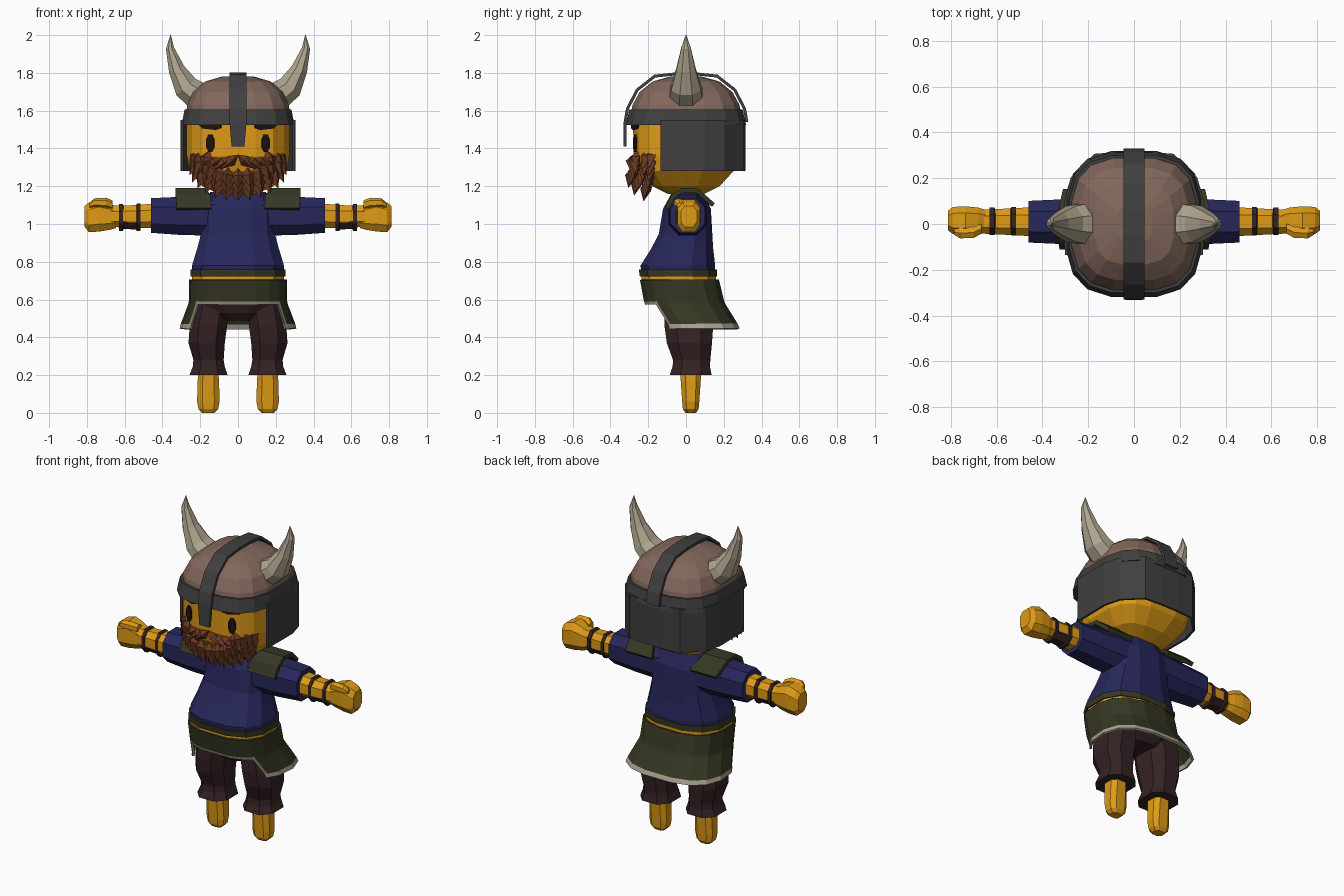
import bpy, bmesh, math
from mathutils import Vector

if "Cube" in bpy.data.objects:
    bpy.data.objects.remove(bpy.data.objects["Cube"])


def colour(name, r, g, b):
    m = bpy.data.materials.new(name)
    m.diffuse_color = (r, g, b, 1)
    m.use_nodes = True
    m.node_tree.nodes["Principled BSDF"].inputs["Base Color"].default_value = m.diffuse_color
    return m


SKIN = colour("golden skin", 0.74, 0.33, 0.008)
BLUE = colour("navy cloth", 0.020, 0.020, 0.105)
LEATHER = colour("helmet leather", 0.22, 0.135, 0.105)
IRON = colour("dark iron", 0.050, 0.050, 0.050)
HORN = colour("horn and trim", 0.42, 0.37, 0.27)
GREEN = colour("moss green", 0.036, 0.038, 0.017)
BROWN = colour("dark brown", 0.036, 0.016, 0.018)
HAIR = colour("red brown hair", 0.15, 0.042, 0.017)
BLACK = colour("near black", 0.012, 0.006, 0.005)


def finish(bm, name, mats, mirror=False, thick=0):
    if not thick:
        bmesh.ops.recalc_face_normals(bm, faces=bm.faces)
    me = bpy.data.meshes.new(name)
    bm.to_mesh(me)
    bm.free()
    ob = bpy.data.objects.new(name, me)
    bpy.context.collection.objects.link(ob)
    for m in mats:
        me.materials.append(m)
    if thick:
        s = ob.modifiers.new("thickness", 'SOLIDIFY')
        s.thickness = thick
        s.offset = 0
    if mirror:
        ob.modifiers.new("mirror", 'MIRROR').use_mirror_merge = False
    return ob


def sup(t, p):
    """Point of a unit superellipse."""
    c, s = math.cos(t), math.sin(t)
    return (math.copysign(abs(c) ** (2 / p), c), math.copysign(abs(s) ** (2 / p), s))


def loft(name, rings, mat, n=8, p=2.4, axis='z', mirror=False):
    """Rings are (x, y, z, radius a, radius b); a is along x (or y for axis x)."""
    bm = bmesh.new()
    rows = []
    for x, y, z, a, b in rings:
        row = []
        for i in range(n):
            u, v = sup((i + 0.5) * 2 * math.pi / n, p)
            co = (x + a * u, y + b * v, z) if axis == 'z' else (x, y + a * u, z + b * v)
            row.append(bm.verts.new(co))
        rows.append(row)
    for r, q in zip(rows, rows[1:]):
        for i in range(n):
            j = (i + 1) % n
            bm.faces.new((r[i], r[j], q[j], q[i]))
    bm.faces.new(rows[0])
    bm.faces.new(rows[-1])
    return finish(bm, name, [mat], mirror)


def strip(name, pts, mat, thick, mirror=False):
    """Bent plate: rows of (y, z, x0, x1)."""
    bm = bmesh.new()
    rows = [(bm.verts.new((a, y, z)), bm.verts.new((b, y, z))) for y, z, a, b in pts]
    for r, q in zip(rows, rows[1:]):
        bm.faces.new((r[0], r[1], q[1], q[0]))
    return finish(bm, name, [mat], mirror, thick)


def zrings(data):
    """Shorthand for centred rings: (z, y, a, b)."""
    return [(0, y, z, a, b) for z, y, a, b in data]


# Head
loft("head", zrings([(1.16, 0, .10, .10), (1.20, 0, .19, .18), (1.28, 0, .26, .255),
                     (1.36, 0, .275, .28), (1.56, 0, .275, .285)]), SKIN, 16, 3)

# Helmet
loft("helmet_dome", zrings([(1.56, 0, .283, .30), (1.63, 0, .272, .287), (1.70, 0, .240, .248),
                            (1.755, 0, .175, .178), (1.782, 0, .08, .08)]), LEATHER, 16, 3)
loft("helmet_band", zrings([(1.525, 0, .302, .322), (1.605, 0, .287, .304)]), IRON, 16, 3)
arc = [(.322, 1.54), (.31, 1.61), (.258, 1.71), (.165, 1.783), (.05, 1.795)]
w = .045
crest = [(-.323, 1.41, -.034, .034)] + [(-y, z, -w, w) for y, z in arc]
crest += [(y, z, -w, w) for y, z in reversed(arc)]
strip("helmet_crest_and_noseguard", crest, IRON, .016)

# Neck guard around the sides and back
half = [(.295, -.135), (.297, .10), (.27, .20), (.17, .30), (.06, .308)]
path = half + [(-x, y) for x, y in reversed(half)]
bm = bmesh.new()
cols = [(bm.verts.new((x, y, 1.28)), bm.verts.new((x, y, 1.55))) for x, y in path]
for a, b in zip(cols, cols[1:]):
    bm.faces.new((a[0], b[0], b[1], a[1]))
finish(bm, "neck_guard", [IRON], thick=.014)

# Horns: tapered rings along a curve in the xz plane
bm = bmesh.new()
spine = [(.20, 1.67, .10), (.275, 1.725, .085), (.325, 1.82, .055), (.36, 1.93, .028), (.357, 2.0, .002)]
rows = []
for k, (x, z, r) in enumerate(spine):
    a, b = spine[max(k - 1, 0)], spine[min(k + 1, 4)]
    d = Vector((b[0] - a[0], 0, b[1] - a[1])).normalized()
    side = Vector((d.z, 0, -d.x))
    rows.append([bm.verts.new(Vector((x, 0, z)) + side * r * .85 * math.sin(t) + Vector((0, r * math.cos(t), 0)))
                 for t in (i * math.pi / 4 + math.pi / 8 for i in range(8))])
for r, q in zip(rows, rows[1:]):
    for i in range(8):
        bm.faces.new((r[i], r[(i + 1) % 8], q[(i + 1) % 8], q[i]))
bm.faces.new(rows[0])
finish(bm, "horns", [HORN], mirror=True)


# Eyes and brows: thin plates following the face facet
def plate(name, outline):
    bm = bmesh.new()
    bm.faces.new([bm.verts.new((x, -.281 + .31 * (x - .092) - .006, z)) for x, z in outline])
    return finish(bm, name, [BLACK], True, .009)


plate("eyes", [(.147 + .023 * math.cos(t), 1.428 + .05 * math.sin(t))
               for t in (i * math.pi / 4 + math.pi / 8 for i in range(8))])
plate("brows", [(.09, 1.508), (.12, 1.498), (.19, 1.506), (.21, 1.53), (.09, 1.53)])

# Beard: overlapping pointed tufts
bm = bmesh.new()


def tuft(a, b, width, depth):
    a, b = Vector(a), Vector(b)
    d = (b - a).normalized()
    out = Vector((a.x * 1.5, -.35, -.05))
    out = (out - d * out.dot(d)).normalized()
    s = d.cross(out)
    m = a.lerp(b, .4)
    top, tip = bm.verts.new(a), bm.verts.new(b)
    ring = [bm.verts.new(m + o) for o in (s * width, out * depth, -s * width, -out * depth)]
    for i in range(4):
        j = (i + 1) % 4
        bm.faces.new((top, ring[i], ring[j]))
        bm.faces.new((tip, ring[j], ring[i]))


# (x radius, drop, depth at centre, depth at sides, count)
for a, drop, y0, y1, n in ((.225, .155, -.20, -.17, 15), (.205, .125, -.25, -.20, 13),
                           (.165, .085, -.28, -.25, 11)):
    for i in range(n):
        t = math.radians(-97 + 194 * i / (n - 1))
        sx, cz = math.sin(t), math.cos(t)
        y = y0 + (y1 - y0) * sx * sx
        x, z = a * sx, 1.325 - drop * cz
        tuft((x * .92, y - .005, z + .055), (x * 1.1 + .012 * sx, y - .025, z - .05), .038, .03)
# Moustache
for sgn in (-1, 1):
    for x0, z0, x1, z1 in ((.0, 1.365, .09, 1.29), (.03, 1.355, .14, 1.28), (.08, 1.35, .175, 1.29),
                           (.13, 1.35, .215, 1.27)):
        tuft((sgn * x0, -.285 + x0 * .1, z0), (sgn * x1, -.325 + x1 * .3, z1), .03, .03)
finish(bm, "beard", [HAIR])

# Tunic
loft("tunic", zrings([(.73, -.04, .248, .20), (.78, -.043, .25, .203), (.87, -.02, .222, .168),
                      (.95, -.002, .20, .145), (1.08, .005, .20, .13), (1.17, .01, .15, .085)]),
     BLUE, 12, 2.6)
loft("sleeves", [(.10, .01, 1.05, .11, .12), (.30, .01, 1.043, .105, .108), (.46, .01, 1.045, .097, .098)],
     BLUE, 8, 2.4, 'x', True)
strip("shoulder_pads", [(-.10, 1.08, .14, .325), (-.07, 1.145, .145, .33), (-.02, 1.18, .17, .33),
                        (.06, 1.175, .17, .33), (.145, 1.10, .13, .31)], GREEN, .024, True)

# Arms, wrist wraps and fists
loft("forearms", [(.40, .01, 1.045, .07, .072), (.54, .01, 1.04, .062, .064), (.67, .01, 1.04, .055, .06)],
     SKIN, 8, 2.4, 'x', True)
wrap = [(.515, .078), (.535, .078), (.54, .068), (.605, .066), (.61, .076), (.63, .076)]
loft("wrist_wraps", [(x, .012, 1.035, r * .85, r) for x, r in wrap], BROWN, 8, 2.4, 'x', True)
loft("fists", [(.645, .012, 1.035, .052, .06), (.68, .015, 1.04, .06, .075), (.735, .015, 1.045, .066, .09),
               (.79, .015, 1.035, .063, .083), (.812, .015, 1.04, .045, .058)], SKIN, 8, 2.8, 'x', True)
loft("thumbs", [(.665, -.02, 1.10, .025, .025), (.70, -.037, 1.112, .028, .027), (.76, -.04, 1.112, .026, .024),
                (.785, -.035, 1.10, .014, .014)], SKIN, 6, 2, 'x', True)

# Belt layers
loft("belt_top", zrings([(.722, -.04, .258, .21), (.758, -.042, .258, .213)]), GREEN, 12, 2.6)
loft("belt_line", zrings([(.695, -.038, .25, .203), (.724, -.038, .25, .203)]), SKIN, 12, 2.6)

# Skirt: short in front, long at sides and back, with pale trim along its edge
right = [16, 34, 50, 54.5, 72, 95, 120, 145, 168]
angles = right + [360 - a for a in reversed(right)]
levels = [(.705, -.036, .252, .207), (.592, -.012, .254, .21), (.575, -.005, .257, .21),
          (.470, .060, .297, .21), (.445, .068, .303, .213)]
bm = bmesh.new()
grid = []
for z, y, a, b in levels:
    row = []
    for t in angles:
        u, v = sup(math.radians(t - 90), 2.6)
        row.append(bm.verts.new((a * u, y + b * v, z)))
    grid.append(row)
n = len(angles)
for k in range(4):
    for i in range(n):
        j = (i + 1) % n
        front = i in (0, 1, n - 3, n - 2, n - 1)
        edge = i in (2, n - 4)
        if front and k > 1:
            continue
        f = bm.faces.new((grid[k + 1][i], grid[k + 1][j], grid[k][j], grid[k][i]))
        f.material_index = int((front and k == 1) or (edge and k > 0) or k == 3)
for v in [v for v in bm.verts if not v.link_faces]:
    bm.verts.remove(v)
finish(bm, "skirt", [GREEN, HORN], thick=.014)

# Trousers and feet
loft("trouser_hips", zrings([(.70, -.02, .22, .16), (.58, 0, .235, .15), (.53, .01, .20, .135),
                             (.49, .015, .10, .10)]), BROWN, 12, 2.6)
loft("trouser_legs", [(.14, .01, .58, .10, .13), (.157, .015, .46, .105, .137), (.166, .018, .37, .102, .127),
                      (.156, .03, .28, .085, .105), (.155, .028, .245, .09, .105), (.156, .025, .20, .107, .118)],
     BROWN, 8, 2.6, mirror=True)
loft("feet", [(.157, .025, .25, .052, .062), (.157, .025, .17, .06, .056), (.157, .025, .06, .063, .048),
              (.157, .025, .02, .055, .044), (.157, .025, 0, .035, .03)], SKIN, 8, 2.8, mirror=True)
